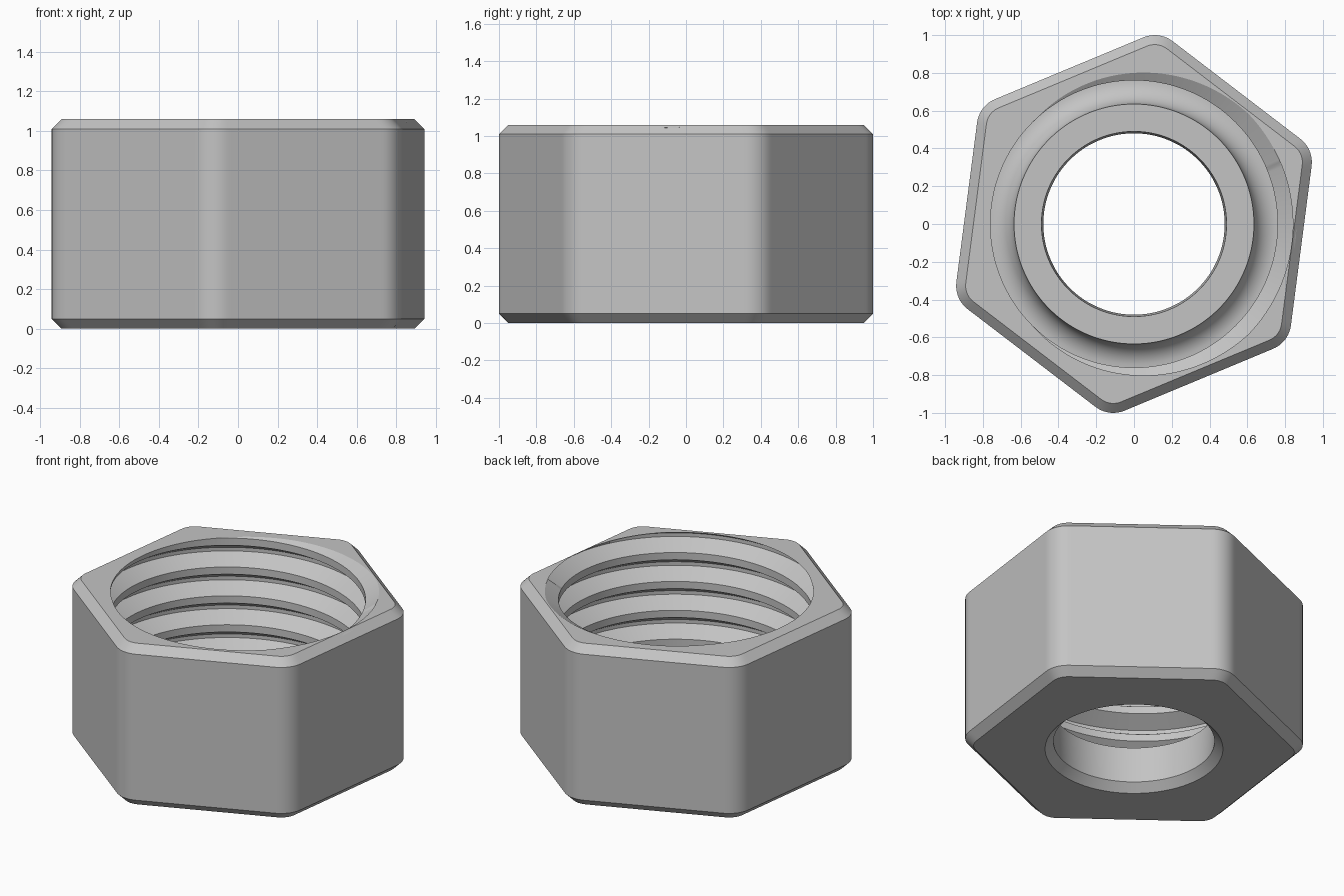
import bpy, bmesh
from math import pi, tau, sin, cos, radians

cube = bpy.data.objects.get("Cube")
if cube:
    bpy.data.objects.remove(cube, do_unlink=True)

COLUMNS = 360
HEIGHT, CHAMFER = 1.06, 0.05
FLAT, CORNER, TURN = 0.893, 0.156, radians(22.6)   # hexagon
BORE, COLLAR, COLLAR_TOP = 0.48, 0.635, 0.29       # raised inner seat
CREST, ROOT, PITCH = 0.76, 0.86, 0.19              # inner thread
FILLET = CREST - COLLAR
FLOOR = COLLAR_TOP - FILLET


def hex_radius(angle, inset):
    """Distance from the axis to a rounded hexagon in one direction."""
    flat, corner = FLAT - inset, CORNER - inset
    a = abs((angle - TURN + pi / 6) % (pi / 3) - pi / 6)   # from nearest corner
    centre = (flat - corner) / cos(pi / 6)
    on_flat = flat / cos(pi / 6 - a)
    # the rounding begins where the flat is tangent to the corner circle
    if on_flat * sin(pi / 6 - a) < centre * sin(pi / 6):
        return on_flat
    return centre * cos(a) + (corner ** 2 - (centre * sin(a)) ** 2) ** 0.5


def thread_points(angle):
    """Thread section, from the floor up to the top face."""
    root_half = PITCH / 16
    crest_half = PITCH * 3 / 8

    def point(z, middle):
        z = min(max(z, FLOOR), HEIGHT)
        t = (crest_half - abs(z - middle)) / (crest_half - root_half)
        r = CREST + (ROOT - CREST) * min(max(t, 0), 1)
        if z == HEIGHT:
            r = min(r, FLAT - CHAMFER - 0.002)
        return r, z

    points = [(CREST, FLOOR)]
    for k in range(6, -2, -1):
        middle = HEIGHT + PITCH * (angle / tau - k)
        if middle + crest_half <= FLOOR:
            points += [(CREST, FLOOR)] * 4
        elif middle - crest_half >= HEIGHT:
            points += [points[-1]] * 4
        else:
            points += [point(middle + s, middle) for s in
                       (-crest_half, -root_half, root_half, crest_half)]
    # finish on the top face
    if points[-1][1] < HEIGHT:
        points.append((CREST, HEIGHT))
    else:
        points.append(points[-1])
    return points


def section(angle):
    """Closed cross-section of the nut in one direction, as (radius, z)."""
    inner, outer = hex_radius(angle, CHAMFER), hex_radius(angle, 0)
    bore = [(BORE + CHAMFER, 0), (BORE, CHAMFER), (BORE + 0.01, COLLAR_TOP)]
    fillet = [(CREST - FILLET * cos(i * pi / 20), COLLAR_TOP - FILLET * sin(i * pi / 20))
              for i in range(10)]
    outside = [(inner, HEIGHT), (outer, HEIGHT - CHAMFER), (outer, CHAMFER), (inner, 0)]
    return bore + fillet + thread_points(angle) + outside


# Sweep the changing section around the axis
bm = bmesh.new()
rings = []
for i in range(COLUMNS + 1):
    a = tau * i / COLUMNS
    rings.append([bm.verts.new((r * cos(a), r * sin(a), z)) for r, z in section(a)])
for left, right in zip(rings, rings[1:]):
    n = len(left)
    for j in range(n):
        k = (j + 1) % n
        bm.faces.new((left[j], right[j], right[k], left[k]))
bmesh.ops.remove_doubles(bm, verts=bm.verts, dist=0.00002)
bmesh.ops.dissolve_degenerate(bm, dist=0.00001, edges=bm.edges)
bmesh.ops.recalc_face_normals(bm, faces=bm.faces)

mesh = bpy.data.meshes.new("hex_nut")
bm.to_mesh(mesh)
bm.free()
nut = bpy.data.objects.new("hex_nut", mesh)
bpy.context.collection.objects.link(nut)

# Plain grey metal
grey = bpy.data.materials.new("light_grey")
grey.use_nodes = True
grey.diffuse_color = (0.55, 0.55, 0.55, 1)
grey.node_tree.nodes["Principled BSDF"].inputs["Base Color"].default_value = grey.diffuse_color
mesh.materials.append(grey)

bpy.ops.object.select_all(action="DESELECT")
nut.select_set(True)
bpy.context.view_layer.objects.active = nut
bpy.ops.object.shade_smooth_by_angle(angle=radians(28))
